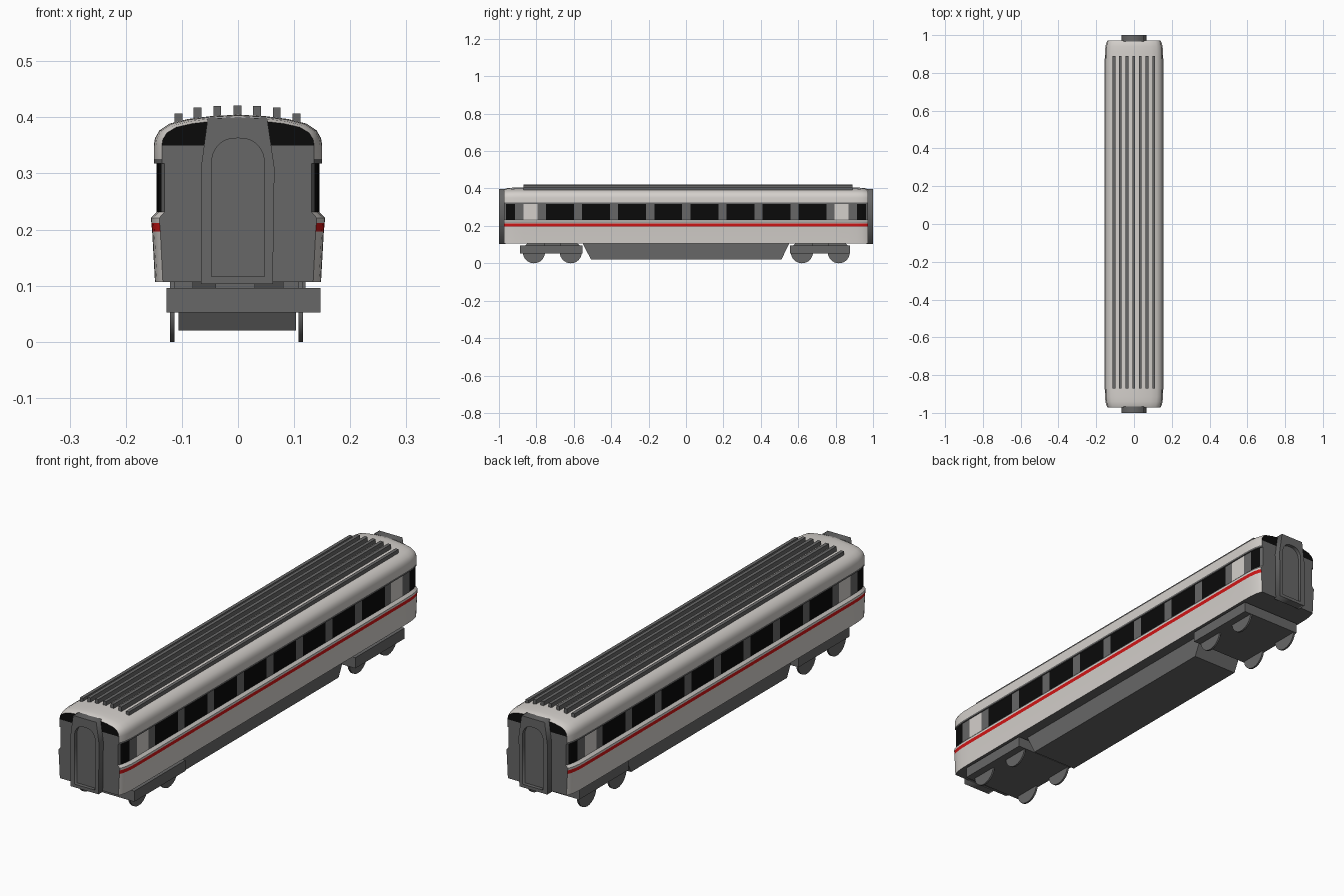
import bpy, bmesh, math
from mathutils import Matrix

if "Cube" in bpy.data.objects:
    bpy.data.objects.remove(bpy.data.objects["Cube"])


def material(name, r, g, b):
    m = bpy.data.materials.new(name)
    m.diffuse_color = (r, g, b, 1)
    m.use_nodes = True
    m.node_tree.nodes["Principled BSDF"].inputs["Base Color"].default_value = m.diffuse_color
    return m


WHITE = material("warm_white", 0.66, 0.63, 0.60)
GRAY = material("mid_gray", 0.135, 0.135, 0.135)
RED = material("stripe_red", 0.65, 0.008, 0.008)
BLACK = material("window_black", 0.003, 0.003, 0.003)


def add_object(name, bm, mats):
    bmesh.ops.recalc_face_normals(bm, faces=bm.faces)
    me = bpy.data.meshes.new(name)
    bm.to_mesh(me)
    bm.free()
    for m in mats:
        me.materials.append(m)
    ob = bpy.data.objects.new(name, me)
    bpy.context.collection.objects.link(ob)
    return ob


def smooth(ob, angle=30):
    bpy.ops.object.select_all(action='DESELECT')
    ob.select_set(True)
    bpy.context.view_layer.objects.active = ob
    bpy.ops.object.shade_smooth_by_angle(angle=math.radians(angle))


def box(name, x0, x1, y0, y1, z0, z1, mat=GRAY):
    bm = bmesh.new()
    bmesh.ops.create_cube(bm, size=1)
    for v in bm.verts:
        v.co = ((x0 + x1) / 2 + v.co.x * (x1 - x0),
                (y0 + y1) / 2 + v.co.y * (y1 - y0),
                (z0 + z1) / 2 + v.co.z * (z1 - z0))
    return add_object(name, bm, [mat])


# Body shell: half cross-section (x, z) lofted along y, windows as coloured cells
half = [(.148, .107), (.153, .197), (.1545, .212), (.155, .221), (.145, .231),
        (.145, .318), (.150, .318), (.150, .326), (.150, .350), (.148, .363),
        (.140, .377), (.122, .389), (.090, .397), (.050, .402), (0, .405)]
section = half + [(-x, z) for x, z in half[-2::-1]]
n, top = len(section), len(half) - 1

# end taper: |y| -> (width factor, roof height factor)
taper = {.972: (.905, .83), .962: (.94, .92), .94: (.975, .97), .914: (.995, .99)}
windows = [(.0015 + (i - 3.5) * .193 - .0745, .0015 + (i - 3.5) * .193 + .0745) for i in range(8)]
stations = sorted([s * y for y in (*taper, .868, .793) for s in (-1, 1)]
                  + [y for w in windows for y in w])


def band_material(y):
    if .914 < abs(y) < .962 or any(a < y < b for a, b in windows):
        return 3
    return 0 if .793 < abs(y) < .868 else 1


bm = bmesh.new()
rings = []
for y in stations:
    fx, fz = taper.get(abs(y), (1, 1))
    rings.append([bm.verts.new((x * fx, y, z if z < .35 else .35 + (z - .35) * fz))
                  for x, z in section])
for k in range(len(rings) - 1):
    ymid = (stations[k] + stations[k + 1]) / 2
    for i in range(n):
        j = (i + 1) % n
        f = bm.faces.new((rings[k][i], rings[k][j], rings[k + 1][j], rings[k + 1][i]))
        seg = min(i, n - 2 - i) if i < n - 1 else -1
        if seg == 1:
            f.material_index = 2
        elif seg == 4:
            f.material_index = band_material(ymid)
        elif seg in (-1, 5, 6):
            f.material_index = 1
# End walls: gray below the roof line, black above
for r in (rings[0], rings[-1]):
    for i in range(top):
        quad = [r[i], r[i + 1], r[n - 2 - i], r[n - 1 - i]]
        if i == top - 1:
            quad = [r[i], r[i + 1], r[n - 1 - i]]
        f = bm.faces.new(quad)
        f.material_index = 1 if i < 8 else 3
smooth(add_object("coach_body", bm, [WHITE, GRAY, RED, BLACK]))

# Roof ribs
for k, (x, z) in enumerate([(-.106, .407), (-.072, .418), (-.037, .420), (-.001, .421),
                            (.034, .420), (.069, .418), (.104, .407)]):
    box(f"roof_rib_{k + 1}", x - .007, x + .007, -.87, .89, z - .028, z)


# Gangways: tapered frame with an arched opening, and a door set inside
def spline(curve, pts):
    s = curve.splines.new('POLY')
    s.points.add(len(pts) - 1)
    for p, (x, z) in zip(s.points, pts):
        p.co = (x, z, 0, 1)
    s.use_cyclic_u = True


arch = [(-.047, .116), (.047, .116)]
arch += [(.047 * math.copysign(abs(math.cos(a)) ** .8, math.cos(a)), .318 + .045 * math.sin(a))
         for a in (math.pi * i / 16 for i in range(17))]
outer = [(-.062, .103), (.060, .103), (.065, .31), (.052, .398), (-.054, .398), (-.066, .31)]
outer[0], outer[1] = (-.066, .103), (.062, .103)

for side, sign in (("front", -1), ("back", 1)):
    cu = bpy.data.curves.new("gangway_outline", 'CURVE')
    cu.dimensions = '2D'
    cu.fill_mode = 'BOTH'
    cu.extrude = .0175
    spline(cu, outer)
    spline(cu, arch)
    tmp = bpy.data.objects.new("gangway_outline", cu)
    me = bpy.data.meshes.new_from_object(tmp)
    bpy.data.objects.remove(tmp)
    me.transform(Matrix.Translation((0, sign * .9825, 0)) @ Matrix.Rotation(math.pi / 2, 4, 'X'))
    me.materials.clear()
    me.materials.append(GRAY)
    ob = bpy.data.objects.new(side + "_gangway_frame", me)
    bpy.context.collection.objects.link(ob)
    ya, yb = sorted((sign * .965, sign * .985))
    box(side + "_gangway_door", -.05, .05, ya, yb, .112, .366)

# Underfloor equipment skirt with sloped ends
bm = bmesh.new()
prof = [(-.553, .107), (.553, .107), (.510, .02), (-.508, .02)]
face = bm.faces.new([bm.verts.new((-.106, y, z)) for y, z in prof])
ext = bmesh.ops.extrude_face_region(bm, geom=[face])
bmesh.ops.translate(bm, vec=(.209, 0, 0),
                    verts=[v for v in ext["geom"] if isinstance(v, bmesh.types.BMVert)])
add_object("underfloor_skirt", bm, [GRAY])

# Bogies: slab frame, pivot, pads and four thin wheels each
for side, y0, y1, wheels in (("front", -.887, -.553, (-.813, -.616)),
                             ("back", .556, .878, (.620, .817))):
    yc = sum(wheels) / 2
    box(side + "_bogie_frame", -.127, .147, y0, y1, .052, .096)
    box(side + "_bogie_pivot", -.04, .03, yc - .05, yc + .05, .09, .109)
    for k, dy in enumerate((-.07, .07)):
        for x in (-.10, .10):
            box(f"{side}_bogie_pad_{k + 1}", x - .02, x + .02, yc + dy - .03, yc + dy + .03, .09, .109)
    for y in wheels:
        for x in (-.1175, .1115):
            bm = bmesh.new()
            bmesh.ops.create_cone(bm, cap_ends=True, segments=32, radius1=.059, radius2=.059,
                                  depth=.008, matrix=Matrix.Translation((x, y, .059))
                                  @ Matrix.Rotation(math.pi / 2, 4, 'Y'))
            smooth(add_object(side + "_wheel", bm, [GRAY]))
